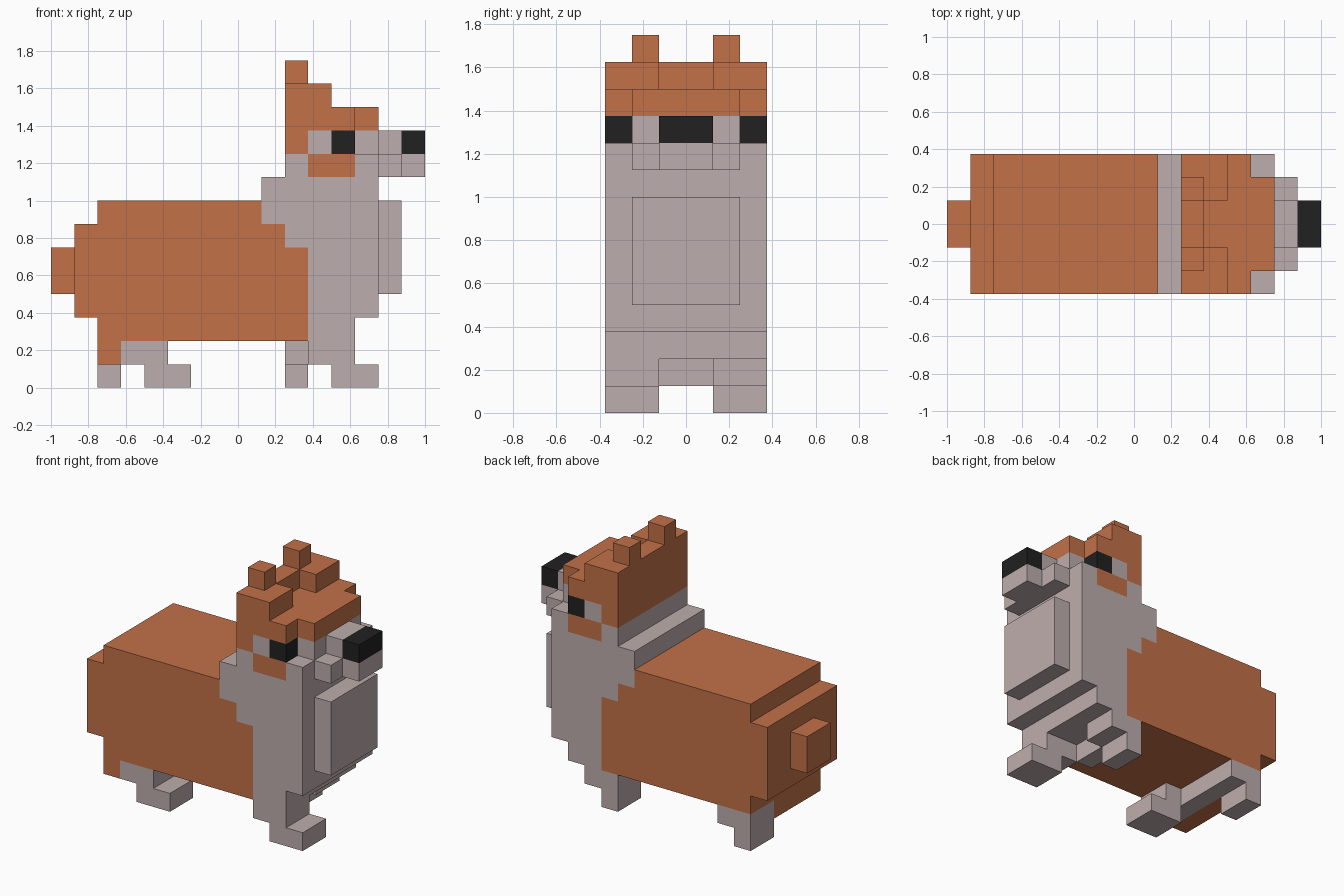
import bpy, bmesh
from mathutils import Vector

cube = bpy.data.objects.get("Cube")
if cube:
    bpy.data.objects.remove(cube, do_unlink=True)

U = 0.125  # edge length of one block


def material(name, rgb):
    m = bpy.data.materials.new(name)
    m.use_nodes = True
    m.diffuse_color = (*rgb, 1)
    m.node_tree.nodes["Principled BSDF"].inputs["Base Color"].default_value = (*rgb, 1)
    return m


ORANGE = material("orange_fur", (0.539, 0.165, 0.065))
PALE = material("pale_fur", (0.515, 0.423, 0.418))
BLACK = material("black", (0.015, 0.015, 0.015))


def both(x0, x1, y0, y1, z0, z1):
    """A block and its mirror image across the middle plane."""
    return [(x0, x1, y0, y1, z0, z1), (x0, x1, -y1, -y0, z0, z1)]


# Each part: name, colour, boxes (x0, x1, y0, y1, z0, z1) counted in blocks.
# A later part replaces the blocks of an earlier one.
PARTS = [
    ("torso", ORANGE, [
        (-7, -6, -3, 3, 3, 7),       # rump
        (-6, 3, -3, 3, 2, 6),        # stepped shoulder line
        (-6, 2, -3, 3, 6, 7),
        (-6, 1, -3, 3, 7, 8),
        (-6, -5, -3, 1, 1, 2)]),     # fur under the rump
    ("tail", ORANGE, [(-8, -7, -1, 1, 4, 6)]),
    ("chest", PALE, [
        (3, 5, -3, 3, 2, 3),
        (3, 6, -3, 3, 3, 6),
        (2, 6, -3, 3, 6, 7),
        (1, 6, -3, 3, 7, 9)]),
    ("chest_ruff", PALE, [(6, 7, -2, 2, 4, 8)]),
    ("face", PALE, [
        (2, 6, -3, 3, 9, 10),
        (3, 5, -3, 3, 10, 11),
        (5, 6, -2, 2, 10, 11)]),
    ("head_crown", ORANGE, [
        (2, 3, -3, 3, 10, 13),       # back of the head
        (3, 5, -3, 3, 11, 12),
        (5, 6, -2, 2, 11, 12)]       # brow
        + both(3, 4, 1, 3, 12, 13)),
    ("ears", ORANGE, both(2, 3, 1, 2, 13, 14)),
    ("cheek_patches", ORANGE, both(3, 5, 2, 3, 9, 10)),
    ("eyes", BLACK, both(4, 5, 2, 3, 10, 11)),
    ("muzzle", PALE, [
        (6, 7, -2, 2, 9, 10),
        (6, 7, -1, 1, 10, 11),
        (7, 8, -1, 1, 9, 10)]),
    ("nose", BLACK, [(7, 8, -1, 1, 10, 11)]),
]

# Front and hind legs share one walking pose, eight blocks apart
for label, x in (("front", 2), ("hind", -6)):
    PARTS += [
        (label + "_leg_forward", PALE, [
            (x + 1, x + 3, -3, -1, 1, 2),
            (x + 2, x + 4, -3, -1, 0, 1)]),
        (label + "_leg_back", PALE, [
            (x, x + 2, 1, 3, 1, 2),
            (x, x + 1, 1, 3, 0, 1)]),
    ]
PARTS += [
    ("front_leg_bridge", PALE, [(2, 3, -1, 1, 1, 2)]),
    ("hind_leg_bridge", PALE, [(-5, -4, -1, 1, 1, 2)]),
]

# Which part owns each block
owner = {}
for name, mat, boxes in PARTS:
    for x0, x1, y0, y1, z0, z1 in boxes:
        for x in range(x0, x1):
            for y in range(y0, y1):
                for z in range(z0, z1):
                    owner[x, y, z] = name


def build(name, mat):
    """Skin a part's outer faces only, then merge them into large flat faces."""
    bm = bmesh.new()
    for cell in [c for c, n in owner.items() if n == name]:
        centre = Vector(cell) + Vector((0.5, 0.5, 0.5))
        for axis in range(3):
            for side in (-1, 1):
                near = list(cell)
                near[axis] += side
                if tuple(near) in owner:
                    continue
                n, u = Vector((0, 0, 0)), Vector((0, 0, 0))
                n[axis] = side * 0.5
                u[(axis + 1) % 3] = 0.5
                v = n.cross(u) * 2
                corners = (-u - v, u - v, u + v, -u + v)
                bm.faces.new([bm.verts.new((centre + n + c) * U) for c in corners])
    bmesh.ops.remove_doubles(bm, verts=bm.verts, dist=0.001)
    bmesh.ops.dissolve_limit(bm, angle_limit=0.02, verts=bm.verts, edges=bm.edges)
    mesh = bpy.data.meshes.new(name)
    bm.to_mesh(mesh)
    bm.free()
    mesh.materials.append(mat)
    bpy.context.collection.objects.link(bpy.data.objects.new(name, mesh))


for name, mat, boxes in PARTS:
    build(name, mat)
